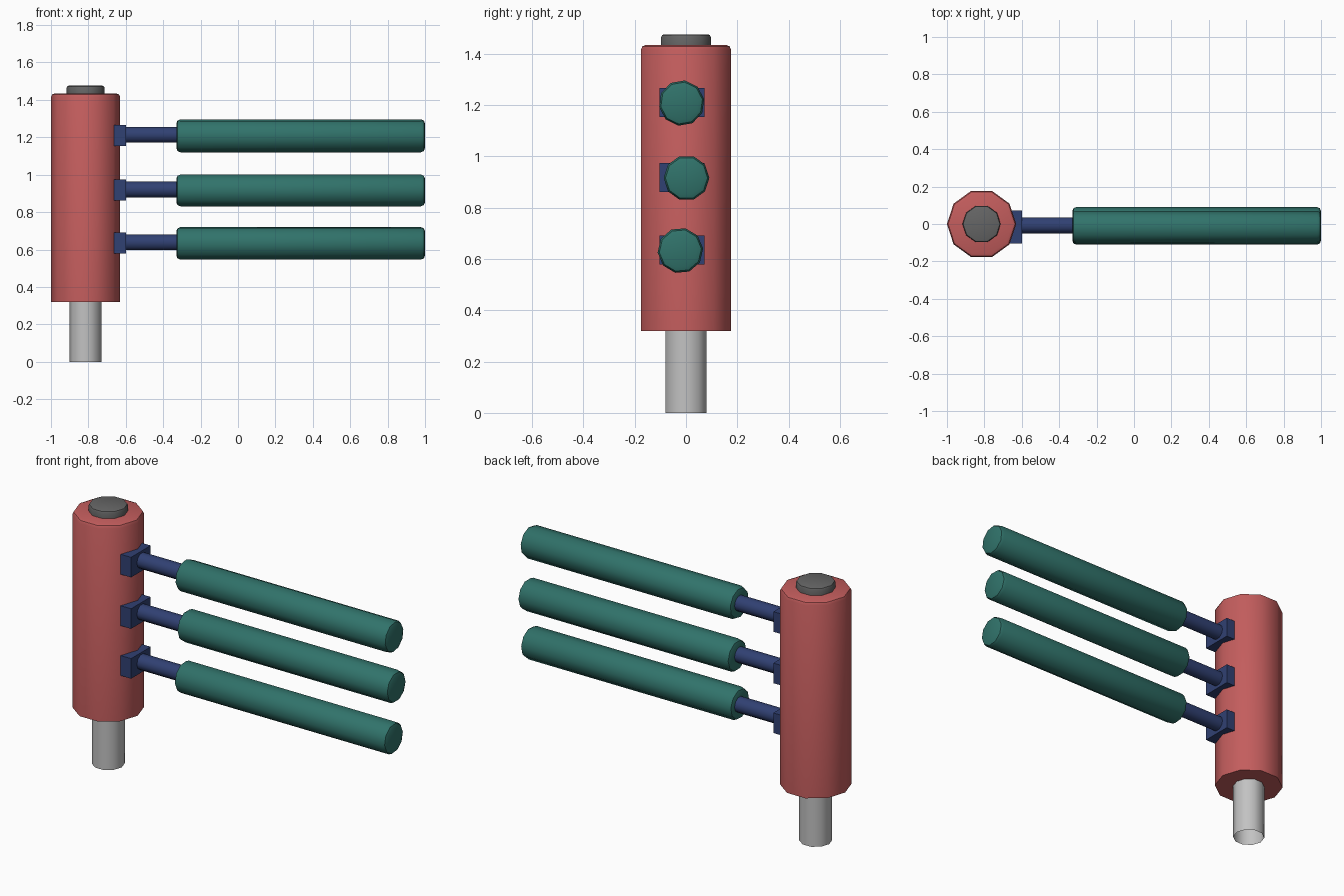
import bpy, bmesh
from math import radians, pi
from mathutils import Matrix

cube = bpy.data.objects.get("Cube")
if cube:
    bpy.data.objects.remove(cube, do_unlink=True)


def material(name, rgb):
    m = bpy.data.materials.new(name)
    m.use_nodes = True
    col = (*rgb, 1)
    m.diffuse_color = col
    m.node_tree.nodes["Principled BSDF"].inputs["Base Color"].default_value = col
    return m


red = material("red", (0.55, 0.11, 0.11))
teal = material("teal", (0.03, 0.17, 0.145))
navy = material("navy", (0.03, 0.052, 0.17))
light_grey = material("light grey", (0.54, 0.54, 0.54))
dark_grey = material("dark grey", (0.13, 0.13, 0.13))


def finish(name, bm, mat, smooth=True):
    mesh = bpy.data.meshes.new(name)
    bm.to_mesh(mesh)
    bm.free()
    mesh.materials.append(mat)
    obj = bpy.data.objects.new(name, mesh)
    bpy.context.collection.objects.link(obj)
    if smooth:
        bpy.ops.object.select_all(action="DESELECT")
        obj.select_set(True)
        bpy.context.view_layer.objects.active = obj
        bpy.ops.object.shade_smooth_by_angle(angle=radians(40))
    return obj


def prism(name, mat, start, length, radius, sides=10, axis="Z", turn=0,
          bevel_start=0, bevel_end=0, segments=2, capped=True):
    """Many-sided cylinder running from start along an axis, with rounded rims."""
    bm = bmesh.new()
    bmesh.ops.create_cone(bm, cap_ends=capped, segments=sides, radius1=radius,
                          radius2=radius, depth=length,
                          matrix=Matrix.Translation((0, 0, length / 2)))
    bmesh.ops.rotate(bm, verts=bm.verts, matrix=Matrix.Rotation(radians(turn), 3, "Z"))
    for amount, z in ((bevel_start, 0), (bevel_end, length)):
        if amount:
            rim = [e for e in bm.edges
                   if all(abs(v.co.z - z) < 1e-4 for v in e.verts)]
            bmesh.ops.bevel(bm, geom=rim, offset=amount, segments=segments,
                            profile=0.5, affect="EDGES")
    if axis == "X":
        bmesh.ops.rotate(bm, verts=bm.verts, matrix=Matrix.Rotation(pi / 2, 3, "Y"))
    bmesh.ops.translate(bm, verts=bm.verts, vec=start)
    return finish(name, bm, mat)


def box(name, mat, centre, size):
    bm = bmesh.new()
    bmesh.ops.create_cube(bm, size=1, matrix=Matrix.Translation(centre)
                          @ Matrix.Diagonal((*size, 1)))
    return finish(name, bm, mat, smooth=False)


# Upright: open tube, ten-sided column and top cap
POST_X = -0.815
TURN = 18
prism("post", light_grey, (POST_X, 0, 0), 0.34, 0.085, turn=TURN, capped=False)
prism("column", red, (POST_X, 0, 0.32), 1.115, 0.185, turn=TURN, bevel_end=0.02)
prism("top_cap", dark_grey, (POST_X, 0, 1.43), 0.046, 0.102, turn=TURN, bevel_end=0.012)

# Three arms: mounting block, thin rod and thick bar, each slightly offset
arms = (("upper", 1.213, -0.017, 10), ("middle", 0.921, 0.002, 0), ("lower", 0.638, -0.022, 5))
for level, z, bar_y, tilt in arms:
    box(level + "_block", navy, (-0.632, -0.016, z - 0.003), (0.066, 0.176, 0.114))
    prism(level + "_rod", navy, (-0.61, -0.008, z), 0.3, 0.044, axis="X")
    prism(level + "_bar", teal, (-0.33, bar_y, z - 0.005), 1.33, 0.089, axis="X",
          turn=tilt, bevel_start=0.022, bevel_end=0.022)
